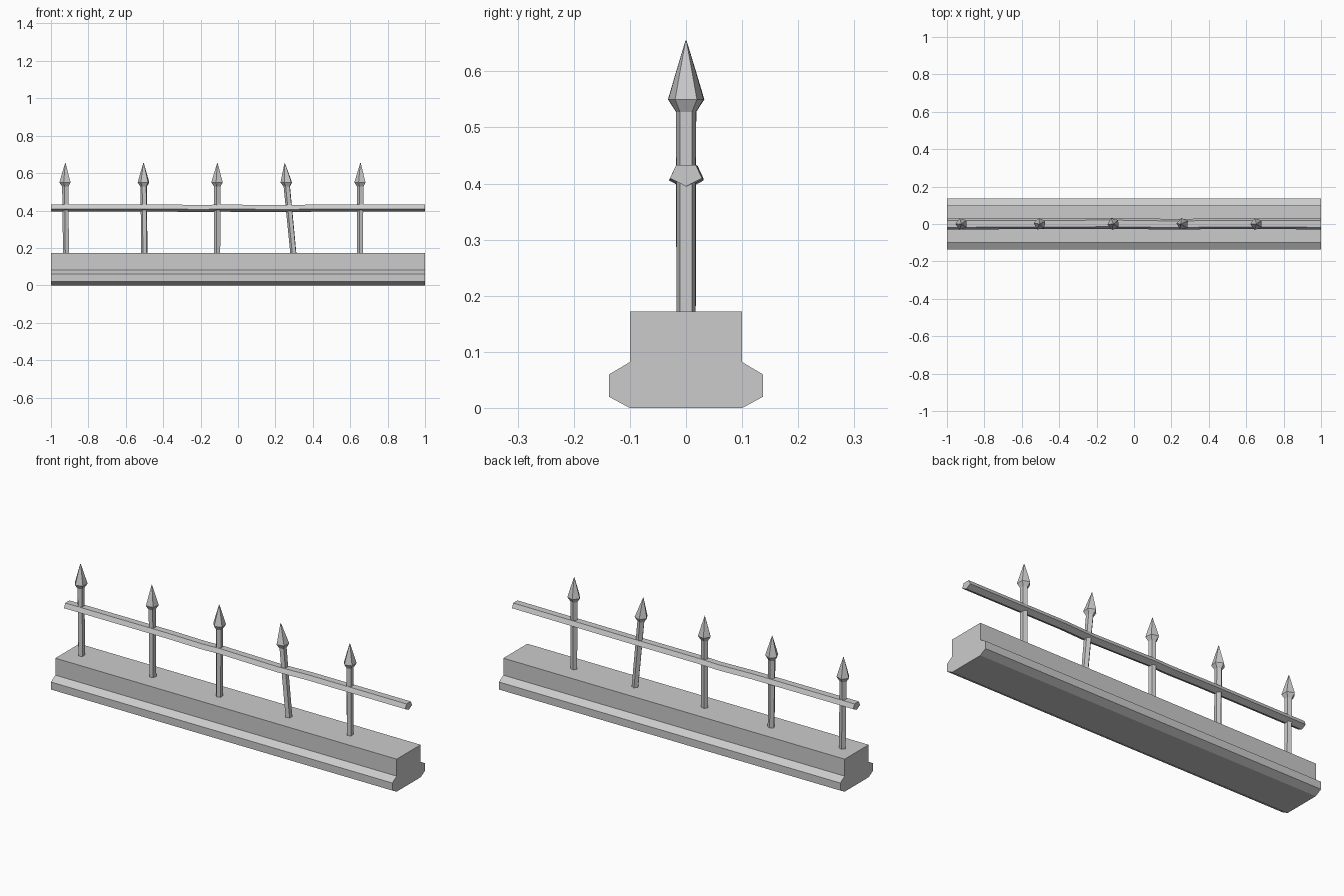
import bpy
from math import sin, cos, pi, radians

if "Cube" in bpy.data.objects:
    bpy.data.objects.remove(bpy.data.objects["Cube"])


def make_object(name, verts, faces):
    mesh = bpy.data.meshes.new(name)
    mesh.from_pydata(verts, [], faces)
    mesh.validate()
    obj = bpy.data.objects.new(name, mesh)
    bpy.context.collection.objects.link(obj)
    return obj


def loft(name, rings):
    """Skin equal-sized rings and cap both ends."""
    n = len(rings[0])
    verts = [v for ring in rings for v in ring]
    faces = [tuple(range(n))[::-1]]
    for r in range(len(rings) - 1):
        for i in range(n):
            j = (i + 1) % n
            faces.append((r * n + i, r * n + j, (r + 1) * n + j, (r + 1) * n + i))
    faces.append(tuple(range(len(verts) - n, len(verts))))
    return make_object(name, verts, faces)


# Stone plinth: mirrored half profile (y, z) extruded along x
half = [(0.1, 0), (0.137, 0.02), (0.137, 0.06), (0.1, 0.082), (0.1, 0.172)]
profile = half + [(-y, z) for y, z in reversed(half)]
loft("stone_base", [[(x, y, z) for y, z in profile] for x in (-1, 1)])

# Horizontal rail: flattened pentagon, slightly bent along its path
path = [(-1, 0, 0.416), (-0.4, 0.001, 0.416), (-0.2, 0.003, 0.412),
        (-0.1, 0.003, 0.415), (0.25, -0.002, 0.412), (0.42, 0.002, 0.415),
        (1, 0, 0.416)]
angles = [radians(-90 + 72 * i) for i in range(5)]
loft("rail", [[(x, y + 0.03 * cos(a), z + 0.021 * sin(a)) for a in angles]
              for x, y, z in path])


# Five-sided bars with spear tips, leaning from foot x to tip x
def spear(name, levels, foot, tip, spin):
    rings = []
    for z, r in levels:
        x = foot + (tip - foot) * (z - 0.172) / 0.483
        rings.append([(x + r * cos(a), r * sin(a), z)
                      for a in (spin + 2 * pi * i / 5 for i in range(5))])
    loft(name, rings)


bar_levels = [(0.165, 0.0175), (0.53, 0.0185)]
tip_levels = [(0.528, 0.0185), (0.55, 0.033), (0.60, 0.018), (0.655, 0.001)]
posts = [(-0.918, -0.923, 180), (-0.50, -0.505, 170), (-0.11, -0.11, 185),
         (0.297, 0.25, 175), (0.655, 0.655, 180)]
for i, (foot, tip, spin) in enumerate(posts, 1):
    spear(f"bar_{i}", bar_levels, foot, tip, radians(spin))
    spear(f"spear_tip_{i}", tip_levels, foot, tip, radians(spin))
